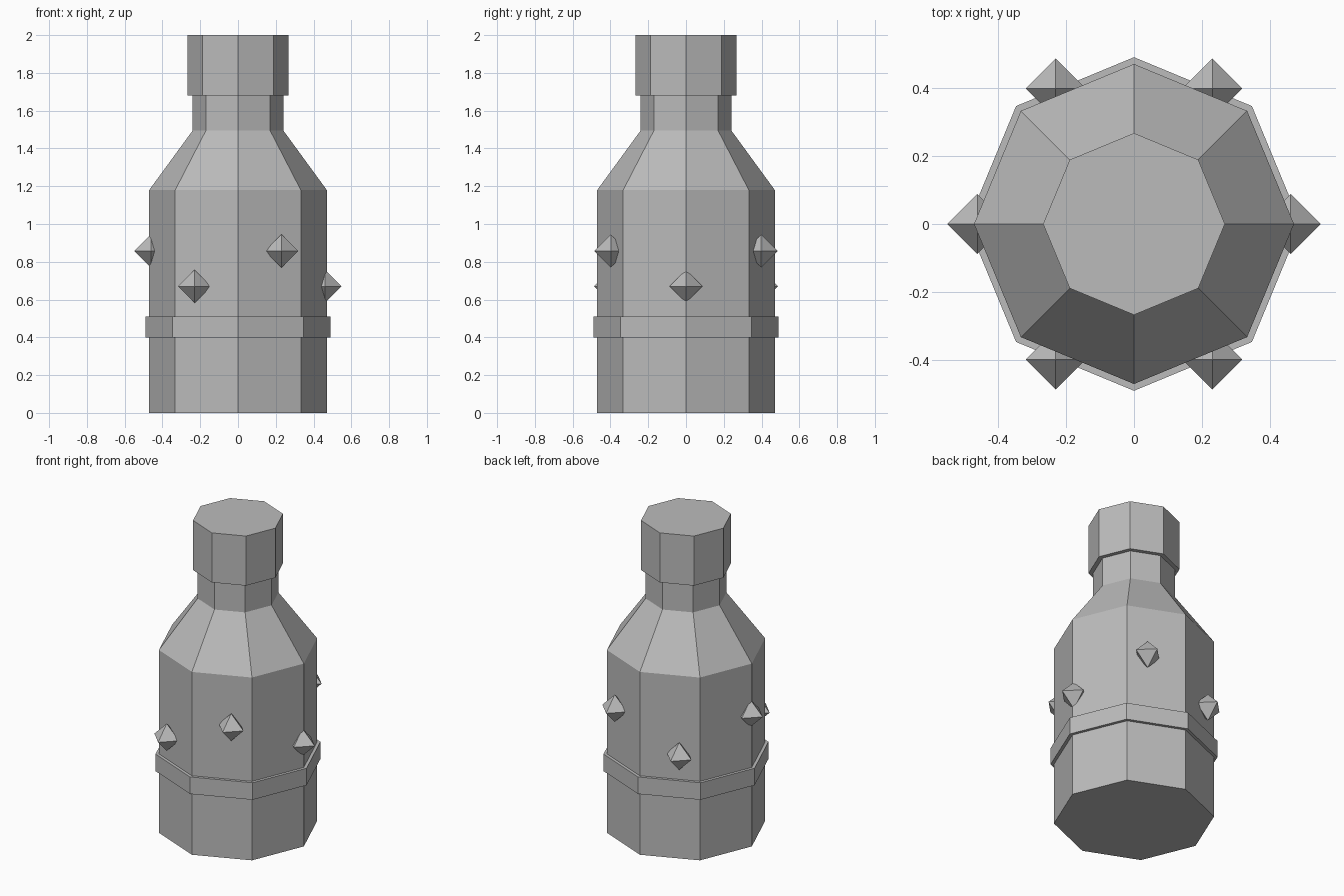
import bpy
import bmesh
from math import cos, sin, tau

if "Cube" in bpy.data.objects:
    bpy.data.objects.remove(bpy.data.objects["Cube"])

GREY = (0.5, 0.5, 0.5, 1)
SIDES = 8

grey = bpy.data.materials.new("plain grey")
grey.use_nodes = True
grey.diffuse_color = GREY
grey.node_tree.nodes["Principled BSDF"].inputs["Base Color"].default_value = GREY


def finish(bm, name):
    """Turn a bmesh into a flat-shaded grey object."""
    bmesh.ops.recalc_face_normals(bm, faces=bm.faces)
    mesh = bpy.data.meshes.new(name)
    bm.to_mesh(mesh)
    bm.free()
    mesh.materials.append(grey)
    obj = bpy.data.objects.new(name, mesh)
    bpy.context.collection.objects.link(obj)
    return obj


def turned(name, profile):
    """Closed octagonal solid from (radius, height) pairs, bottom to top."""
    bm = bmesh.new()
    rings = [[bm.verts.new((r * cos(tau * i / SIDES), r * sin(tau * i / SIDES), z))
              for i in range(SIDES)] for r, z in profile]
    for low, high in zip(rings, rings[1:]):
        for i in range(SIDES):
            j = (i + 1) % SIDES
            bm.faces.new((low[i], low[j], high[j], high[i]))
    bm.faces.new(rings[0])
    bm.faces.new(rings[-1])
    return finish(bm, name)


def stud(name, centre, size):
    """Eight-faced pointed stud: two four-sided pyramids base to base."""
    bm = bmesh.new()
    x, y, z = centre
    rim = [bm.verts.new((x + size * cos(tau * i / 4), y + size * sin(tau * i / 4), z))
           for i in range(4)]
    for tip_z in (z - size, z + size):
        tip = bm.verts.new((x, y, tip_z))
        for i in range(4):
            bm.faces.new((rim[i], rim[(i + 1) % 4], tip))
    return finish(bm, name)


# Bottle body with shoulder and neck
turned("bottle_body", [(0.47, 0), (0.47, 1.18), (0.24, 1.495), (0.24, 1.7)])

# Cap and raised band
turned("bottle_cap", [(0.267, 1.68), (0.267, 2)])
turned("raised_band", [(0.49, 0.4), (0.49, 0.51)])

# Ring of studs, alternating low and high
for k in range(6):
    a = tau * k / 6
    stud(f"stud_{k + 1}", (0.46 * cos(a), 0.46 * sin(a), 0.857 if k % 2 else 0.67), 0.088)
